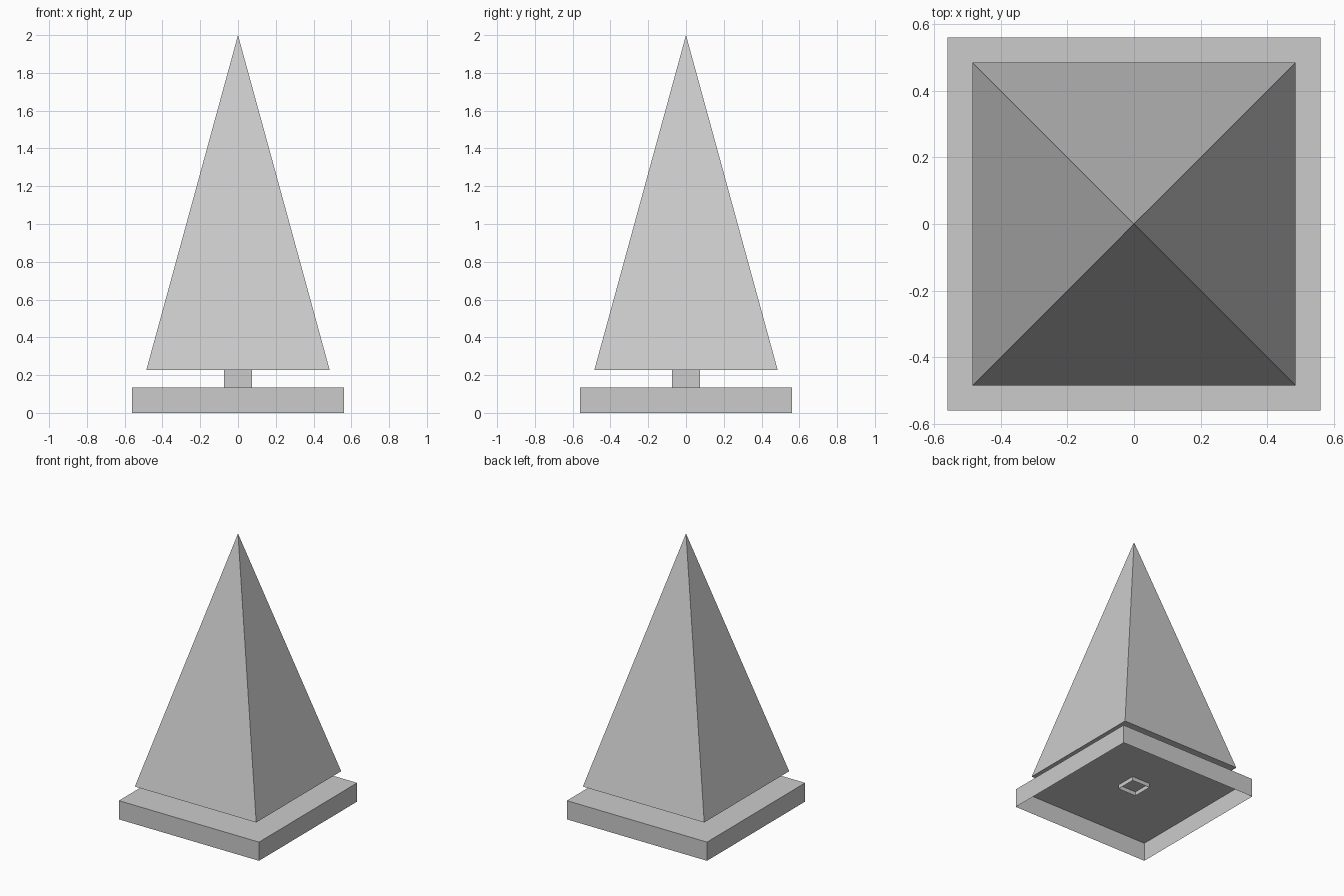
import bpy
import bmesh

cube = bpy.data.objects.get("Cube")
if cube:
    bpy.data.objects.remove(cube, do_unlink=True)

# One plain grey for every part
grey = bpy.data.materials.new("light_grey")
grey.use_nodes = True
colour = (0.6, 0.6, 0.6, 1)
grey.diffuse_color = colour
grey.node_tree.nodes["Principled BSDF"].inputs["Base Color"].default_value = colour


def square_part(name, half, bottom, top, tip=False, open_bottom=False, open_top=False):
    """Square prism or pyramid, with its flat ends optionally left open."""
    bm = bmesh.new()
    corners = [(-half, -half), (half, -half), (half, half), (-half, half)]
    low = [bm.verts.new((x, y, bottom)) for x, y in corners]
    if tip:
        apex = bm.verts.new((0, 0, top))
    else:
        high = [bm.verts.new((x, y, top)) for x, y in corners]
    for i in range(4):
        j = (i + 1) % 4
        upper = [apex] if tip else [high[j], high[i]]
        bm.faces.new([low[i], low[j]] + upper)
    if not open_bottom:
        bm.faces.new(low[::-1])
    if not tip and not open_top:
        bm.faces.new(high)
    mesh = bpy.data.meshes.new(name)
    bm.to_mesh(mesh)
    bm.free()
    mesh.materials.append(grey)
    obj = bpy.data.objects.new(name, mesh)
    bpy.context.collection.objects.link(obj)
    return obj


# Hollow base tray, open underneath
square_part("base", 0.56, 0, 0.135, open_bottom=True)
# Short tube that pokes slightly through the base top
square_part("post", 0.073, 0.105, 0.228, open_bottom=True, open_top=True)
# Tall four-sided spire
square_part("pyramid", 0.485, 0.228, 2, tip=True)
